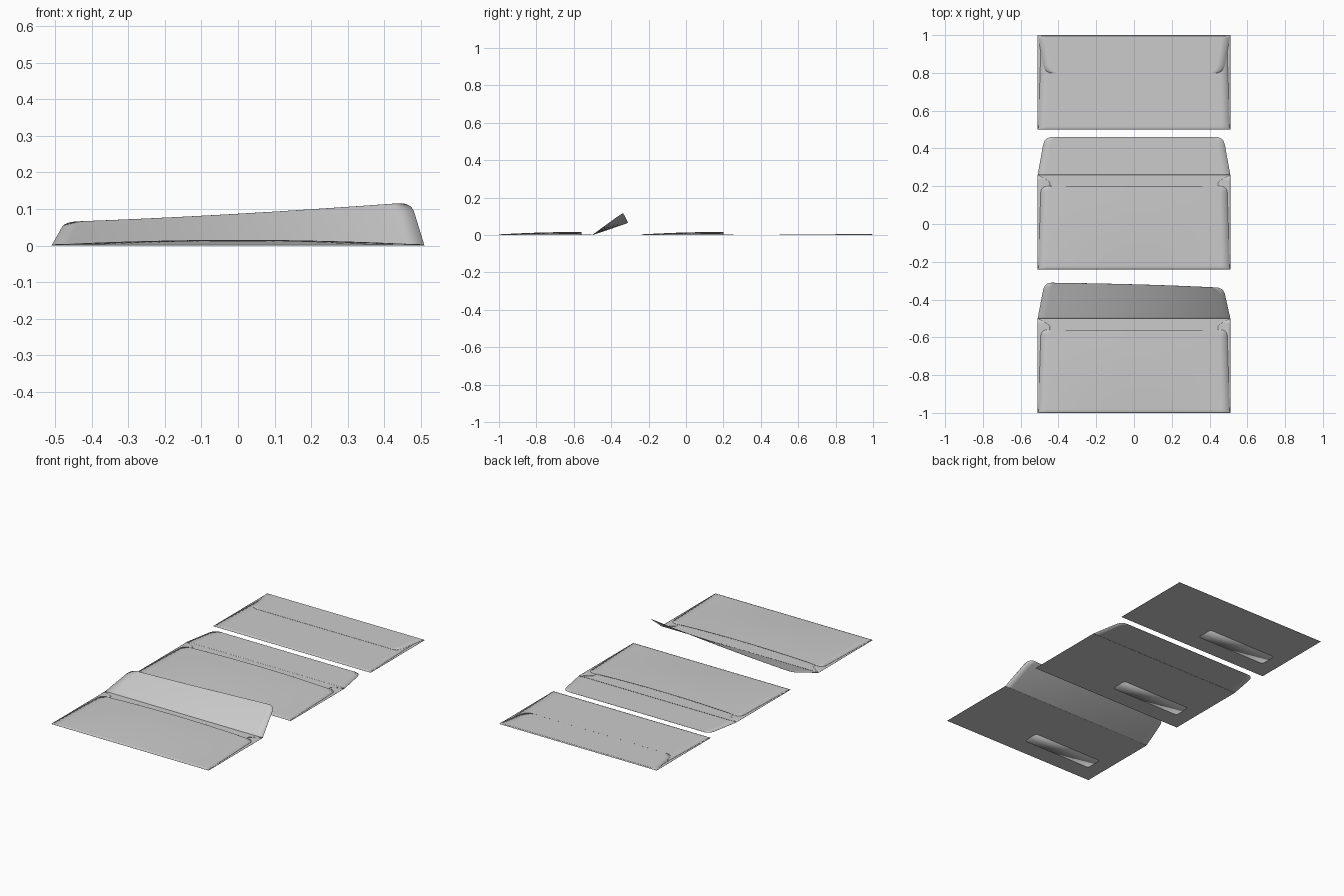
import bpy
from math import sin, cos, pi, radians

if "Cube" in bpy.data.objects:
    bpy.data.objects.remove(bpy.data.objects["Cube"], do_unlink=True)

HALF = 0.51      # half width of an envelope
DEPTH = 0.5      # fold to fold
FLAP = 0.2       # flap length
PAPER = 0.001    # paper thickness


def finish(obj):
    bpy.ops.object.select_all(action='DESELECT')
    obj.select_set(True)
    bpy.context.view_layer.objects.active = obj
    bpy.ops.object.shade_smooth_by_angle(angle=radians(30))


def sheet(name, rows, place, columns=24):
    """Paper made of rows (t, x_left, x_right), bent by place(x, t)."""
    verts = [place(a + (b - a) * i / columns, t)
             for t, a, b in rows for i in range(columns + 1)]
    n = columns + 1
    faces = [(r * n + i, r * n + i + 1, (r + 1) * n + i + 1, (r + 1) * n + i)
             for r in range(len(rows) - 1) for i in range(columns)]
    mesh = bpy.data.meshes.new(name)
    mesh.from_pydata(verts, [], faces)
    obj = bpy.data.objects.new(name, mesh)
    bpy.context.collection.objects.link(obj)
    thick = obj.modifiers.new("paper", 'SOLIDIFY')
    thick.thickness = PAPER
    thick.offset = 0
    finish(obj)
    return obj


def tapered_rows(t0, w0, t1, w1, tip_t, tip_w, steps=8):
    """Symmetric outline: straight taper, then a rounded corner."""
    pts = [(t0 + (t1 - t0) * i / steps, w0 + (w1 - w0) * i / steps)
           for i in range(steps)]
    corner_w = w1 + (w1 - w0) / (t1 - t0) * (tip_t - t1)
    for i in range(steps + 1):
        u = i / steps
        a, b, c = (1 - u) ** 2, 2 * u * (1 - u), u * u
        pts.append((a * t1 + (b + c) * tip_t, a * w1 + b * corner_w + c * tip_w))
    return [(t, -w, w) for t, w in pts]


def rounded_rect(x0, x1, y0, y1, r, steps=5):
    corners = [(x1 - r, y1 - r), (x0 + r, y1 - r), (x0 + r, y0 + r), (x1 - r, y0 + r)]
    return [(cx + r * cos(a), cy + r * sin(a))
            for k, (cx, cy) in enumerate(corners)
            for a in [(k + i / steps) * pi / 2 for i in range(steps + 1)]]


def front_panel(name, y0):
    """Flat address side with a rounded window opening."""
    curve = bpy.data.curves.new(name, 'CURVE')
    curve.dimensions = '2D'
    curve.fill_mode = 'BOTH'
    curve.extrude = PAPER / 2
    outline = [(-HALF, 0), (HALF, 0), (HALF, DEPTH), (-HALF, DEPTH)]
    for loop in (outline, rounded_rect(-0.42, 0.04, 0.105, 0.205, 0.015)):
        spline = curve.splines.new('POLY')
        spline.points.add(len(loop) - 1)
        for point, (x, y) in zip(spline.points, loop):
            point.co = (x, y + y0, 0, 1)
        spline.use_cyclic_u = True
    obj = bpy.data.objects.new(name, curve)
    obj.location.z = PAPER / 2
    bpy.context.collection.objects.link(obj)
    bpy.ops.object.select_all(action='DESELECT')
    obj.select_set(True)
    bpy.context.view_layer.objects.active = obj
    bpy.ops.object.convert(target='MESH')
    finish(bpy.context.view_layer.objects.active)


def flat_flap(y0):
    return lambda x, t: (x, y0 + DEPTH + t, PAPER / 2)


def raised_flap(y0):
    def place(x, t):
        angle = radians(25.5 + 18.2 * x + 8 * x * x)
        return (x, y0 + DEPTH + t * cos(angle), PAPER / 2 + t * sin(angle))
    return place


def folded_flap(y0):
    return lambda x, t: (x, y0 + DEPTH - t, PAPER / 2 + 0.0035 * min(1, t / 0.006))


def envelope(label, y0, flap_place, bulge):
    front_panel(label + "_front_panel", y0)

    # Clear film glued behind the window
    sheet(label + "_window_film", [(0.09, -0.435, 0.055), (0.22, -0.435, 0.055)],
          lambda x, t: (x, y0 + t, PAPER * 1.1), 1)

    # Narrow glue flaps folded in from both sides
    for side, s in (("left", 1), ("right", -1)):
        rows = []
        for t, inner in ((0.003, 0.5), (0.05, 0.45), (0.46, 0.445), (0.475, 0.465), (0.499, 0.508)):
            rows.append((t, *sorted((s * HALF, s * inner))))
        sheet(f"{label}_{side}_side_flap", rows,
              lambda x, t: (x, y0 + t, PAPER / 2 + 0.0015 * min(1, (HALF - abs(x)) / 0.01)), 8)

    # Back panel folded up from the bottom, swelling towards the mouth
    def back(x, t):
        swell = bulge * max(0, 1 - (x / 0.49) ** 2) * sin(min(1, t / 0.36) * pi / 2)
        return (x, y0 + t, PAPER / 2 + 0.0025 * min(1, t / 0.006) + swell)

    rows = [(0, -HALF, HALF), (0.006, -0.507, 0.507)]
    rows += tapered_rows(0.02, 0.506, 0.405, 0.494, 0.44, 0.455, 12)
    sheet(label + "_back_panel", rows, back)

    # Closing flap with rounded corners
    rows = [(0, -HALF, HALF)] + tapered_rows(0.006, 0.509, 0.155, 0.482, FLAP, 0.435)
    sheet(label + "_closing_flap", rows, flap_place(y0))


envelope("half_open", -1.0, raised_flap, 0.012)
envelope("open", -0.24, flat_flap, 0.012)
envelope("closed", 0.5, folded_flap, 0.0)
